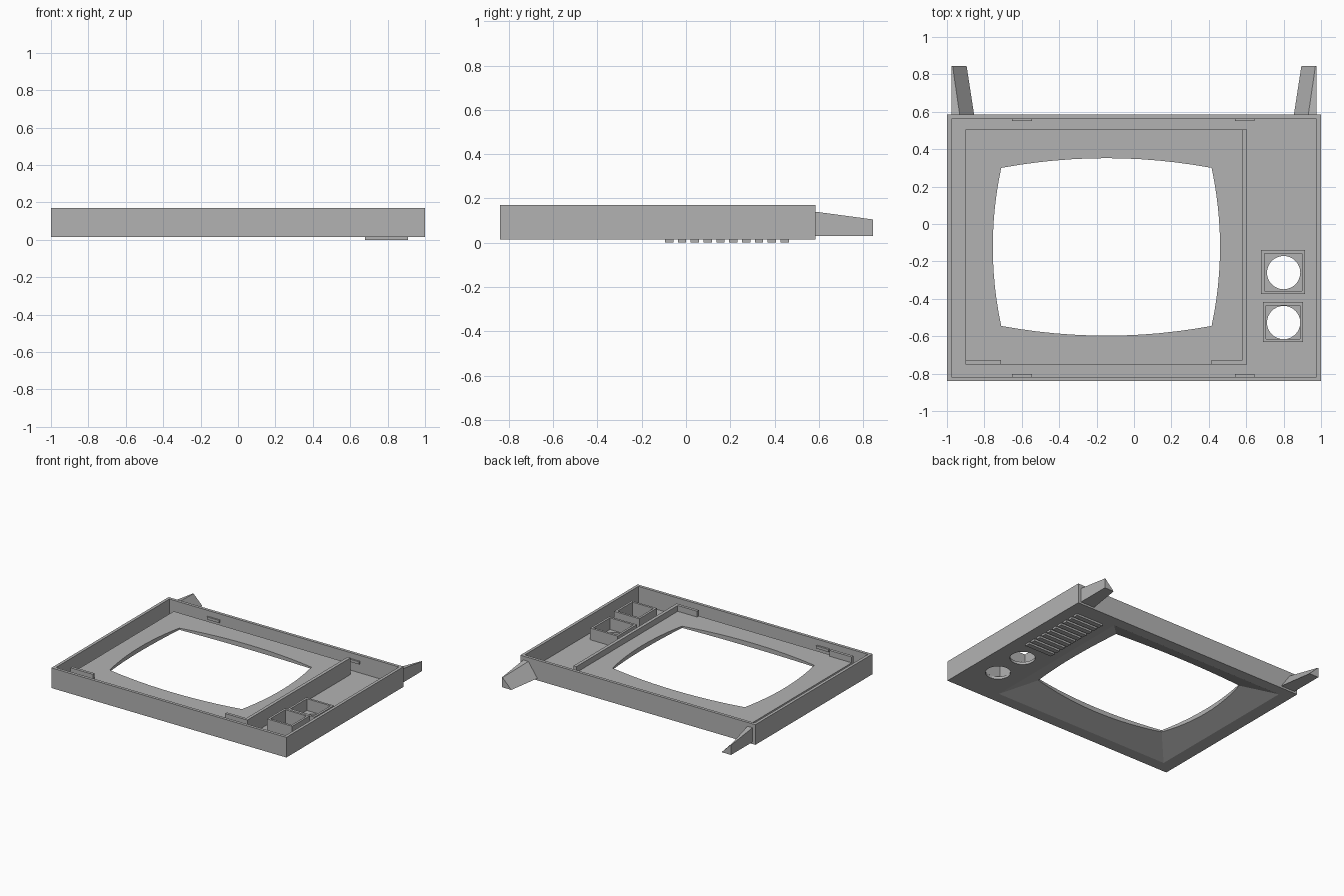
import bpy, bmesh, math
from mathutils import Vector

if "Cube" in bpy.data.objects:
    bpy.data.objects.remove(bpy.data.objects["Cube"], do_unlink=True)

grey = bpy.data.materials.new("plain_grey")
grey.use_nodes = True
grey.diffuse_color = (0.45, 0.45, 0.45, 1)
grey.node_tree.nodes["Principled BSDF"].inputs["Base Color"].default_value = (0.45, 0.45, 0.45, 1)


def loft(name, lower, upper):
    """Closed solid between two matching loops of points."""
    bm = bmesh.new()
    a = [bm.verts.new(p) for p in lower]
    b = [bm.verts.new(p) for p in upper]
    n = len(a)
    bm.faces.new(a[::-1])
    bm.faces.new(b)
    for i in range(n):
        j = (i + 1) % n
        bm.faces.new((a[i], a[j], b[j], b[i]))
    bmesh.ops.recalc_face_normals(bm, faces=bm.faces)
    mesh = bpy.data.meshes.new(name)
    bm.to_mesh(mesh)
    bm.free()
    mesh.materials.append(grey)
    obj = bpy.data.objects.new(name, mesh)
    bpy.context.collection.objects.link(obj)
    return obj


def prism(name, outline, z0, z1):
    return loft(name, [(x, y, z0) for x, y in outline], [(x, y, z1) for x, y in outline])


def rect(x0, x1, y0, y1):
    return [(x0, y0), (x1, y0), (x1, y1), (x0, y1)]


def box(name, x0, x1, y0, y1, z0, z1):
    return prism(name, rect(x0, x1, y0, y1), z0, z1)


def cut(obj, *cutters):
    for c in cutters:
        c.hide_render = True
        c.hide_viewport = True
        m = obj.modifiers.new("cut", "BOOLEAN")
        m.operation = "DIFFERENCE"
        m.solver = "EXACT"
        m.object = c


FRONT, FLOOR, PLATE, BACK = 0.015, 0.035, 0.118, 0.17
X0, X1, Y0, Y1 = -0.9, 0.605, -0.75, 0.505

# Screen opening: four bowed edges between its corners
corners = [Vector(p) for p in rect(-0.71, 0.415, -0.545, 0.3)]
opening = []
for i, p in enumerate(corners):
    q = corners[(i + 1) % 4]
    d = (q - p).normalized()
    out = Vector((d.y, -d.x)) * (0.052 if i % 2 == 0 else 0.045)
    for k in range(12):
        t = k / 12
        opening.append(p.lerp(q, t) + out * 4 * t * (1 - t))
opening_cutter = prism("opening_cutter", opening, -0.1, 0.3)


# Sloped recess around the screen
def recess_loop(z):
    f = (z - FRONT) / 0.09
    return [(x, y, z) for x, y in rect(X0 + 0.19 * f, X1 - 0.19 * f, Y0 + 0.205 * f, Y1 - 0.205 * f)]


recess_cutter = loft("recess_cutter", recess_loop(0.005), recess_loop(0.115))

# Front shell: shallow open tray
shell = box("front_shell", -1, 1, -0.84, 0.585, FRONT, BACK)
cavity = box("cavity_cutter", -0.977, 0.977, -0.817, 0.562, FLOOR, 0.3)
knob_holes = []
for y in (-0.26, -0.527):
    ring = [(0.8 + 0.089 * math.cos(a), y + 0.089 * math.sin(a))
            for a in (math.tau * k / 32 for k in range(32))]
    knob_holes.append(prism("knob_hole_cutter", ring, -0.1, 0.3))
cut(shell, cavity, recess_cutter, opening_cutter, *knob_holes)

# Screen surround, raised inside the tray
surround = box("screen_surround", X0, X1, Y0, Y1, FLOOR, PLATE)
cut(surround, recess_cutter, opening_cutter)

# Divider and corner tabs on the surround
box("divider_wall", 0.58, X1, Y0, Y1, PLATE, 0.163)
box("right_corner_tab", X0, -0.71, Y0, -0.728, PLATE, 0.163)
box("left_corner_tab", 0.415, 0.58, Y0, -0.728, PLATE, 0.163)

# Open boxes around the knob holes
for name, y, half, inner, top in (("upper_knob_box", -0.257, 0.117, 0.1, 0.125),
                                  ("lower_knob_box", -0.525, 0.107, 0.09, 0.15)):
    b = box(name, 0.797 - half, 0.797 + half, y - half, y + half, FLOOR, top)
    cut(b, box(name + "_cutter", 0.797 - inner, 0.797 + inner, y - inner, y + inner, -0.1, 0.3))

# Snap clips on the long walls
for x in (-0.598, 0.592):
    for side, y in (("top", 0.55), ("bottom", -0.817)):
        box(side + "_clip", x - 0.053, x + 0.053, y, y + 0.014, 0.105, 0.125)

# Speaker grille slats
SLATS = 10
pitch = 0.56 / (SLATS - 0.35)
for i in range(SLATS):
    y = -0.095 + i * pitch
    box("grille_slat", 0.68, 0.91, y, y + pitch * 0.65, 0, FRONT)

# Tapered feet, mirrored left and right
root = [(0.975, 0.03), (0.855, 0.03), (0.932, 0.14), (0.975, 0.14)]
tip = [(0.975, 0.03), (0.895, 0.03), (0.97, 0.105), (0.975, 0.105)]
for side, s in (("left", 1), ("right", -1)):
    loft(side + "_foot", [(s * x, 0.585, z) for x, z in root], [(s * x, 0.845, z) for x, z in tip])
